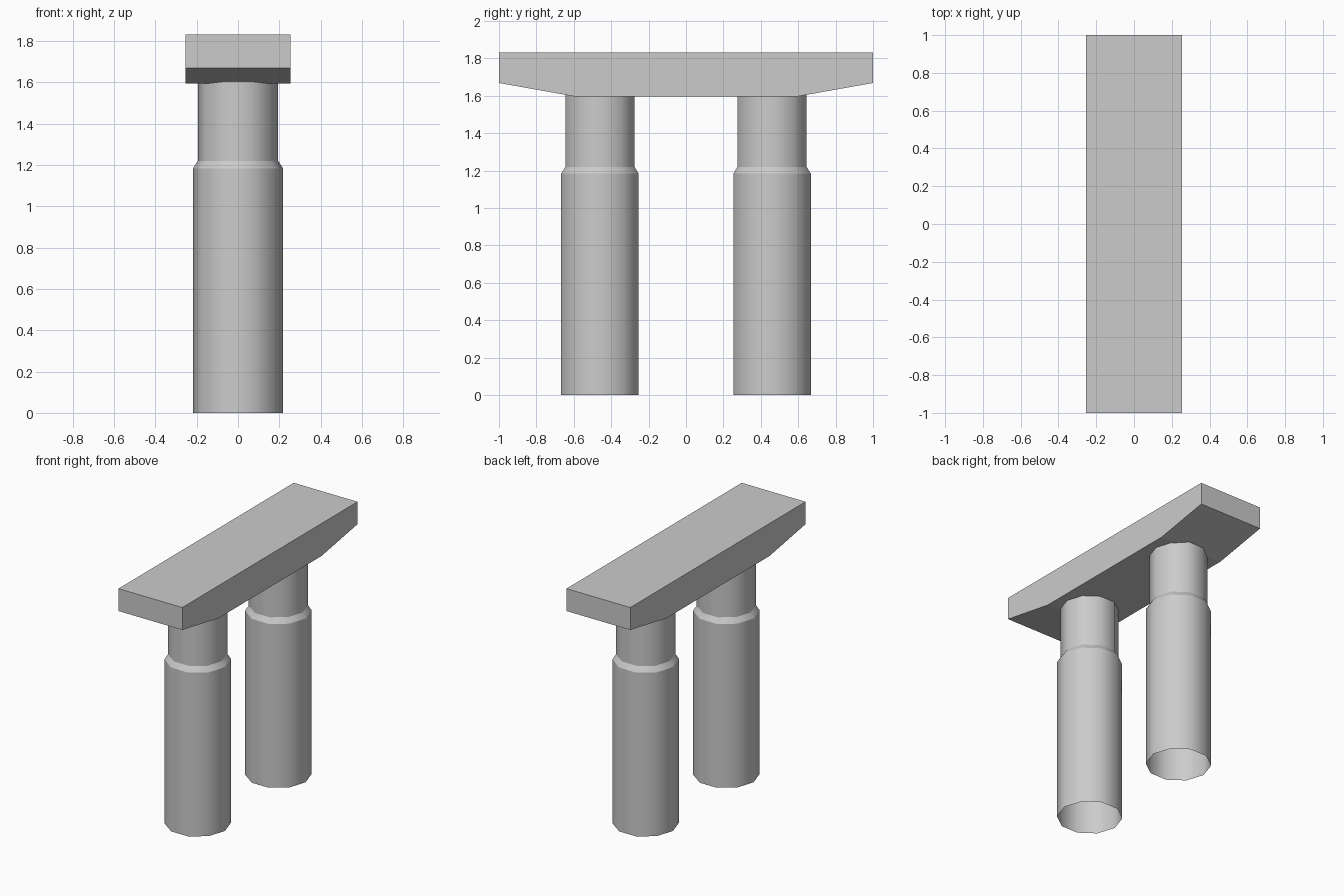
import bpy, bmesh, math

cube = bpy.data.objects.get("Cube")
if cube:
    bpy.data.objects.remove(cube, do_unlink=True)

concrete = bpy.data.materials.new("concrete_grey")
concrete.use_nodes = True
colour = (0.6, 0.6, 0.6, 1)
concrete.diffuse_color = colour
concrete.node_tree.nodes["Principled BSDF"].inputs["Base Color"].default_value = colour


def finish(bm, name):
    bmesh.ops.recalc_face_normals(bm, faces=bm.faces)
    mesh = bpy.data.meshes.new(name)
    bm.to_mesh(mesh)
    bm.free()
    mesh.materials.append(concrete)
    obj = bpy.data.objects.new(name, mesh)
    bpy.context.collection.objects.link(obj)
    return obj


# Cap beam: side profile extruded across the width
def cap_beam(half_width):
    half = [(0.59, 1.595), (1, 1.668), (1, 1.83)]
    profile = half + [(-y, z) for y, z in reversed(half)]
    bm = bmesh.new()
    face = bm.faces.new([bm.verts.new((-half_width, y, z)) for y, z in profile])
    out = bmesh.ops.extrude_face_region(bm, geom=[face])
    moved = [v for v in out["geom"] if isinstance(v, bmesh.types.BMVert)]
    bmesh.ops.translate(bm, verts=moved, vec=(2 * half_width, 0, 0))
    return finish(bm, "cap_beam")


# Column: open ten-sided tube with a tapered collar
def column(name, y, sides=10):
    bm = bmesh.new()
    rings = []
    for r, z in [(0.218, 0), (0.218, 1.183), (0.194, 1.22), (0.194, 1.605)]:
        angles = [math.tau * i / sides for i in range(sides)]
        rings.append([bm.verts.new((r * math.cos(a), y + r * math.sin(a), z)) for a in angles])
    for low, high in zip(rings, rings[1:]):
        for i in range(sides):
            j = (i + 1) % sides
            bm.faces.new((low[i], low[j], high[j], high[i])).smooth = True
    # Crisp collar edges, smooth round the shaft
    for e in bm.edges:
        e.smooth = abs(e.verts[0].co.z - e.verts[1].co.z) > 0.01
    return finish(bm, name)


cap_beam(0.255)
column("front_column", -0.46)
column("back_column", 0.46)
